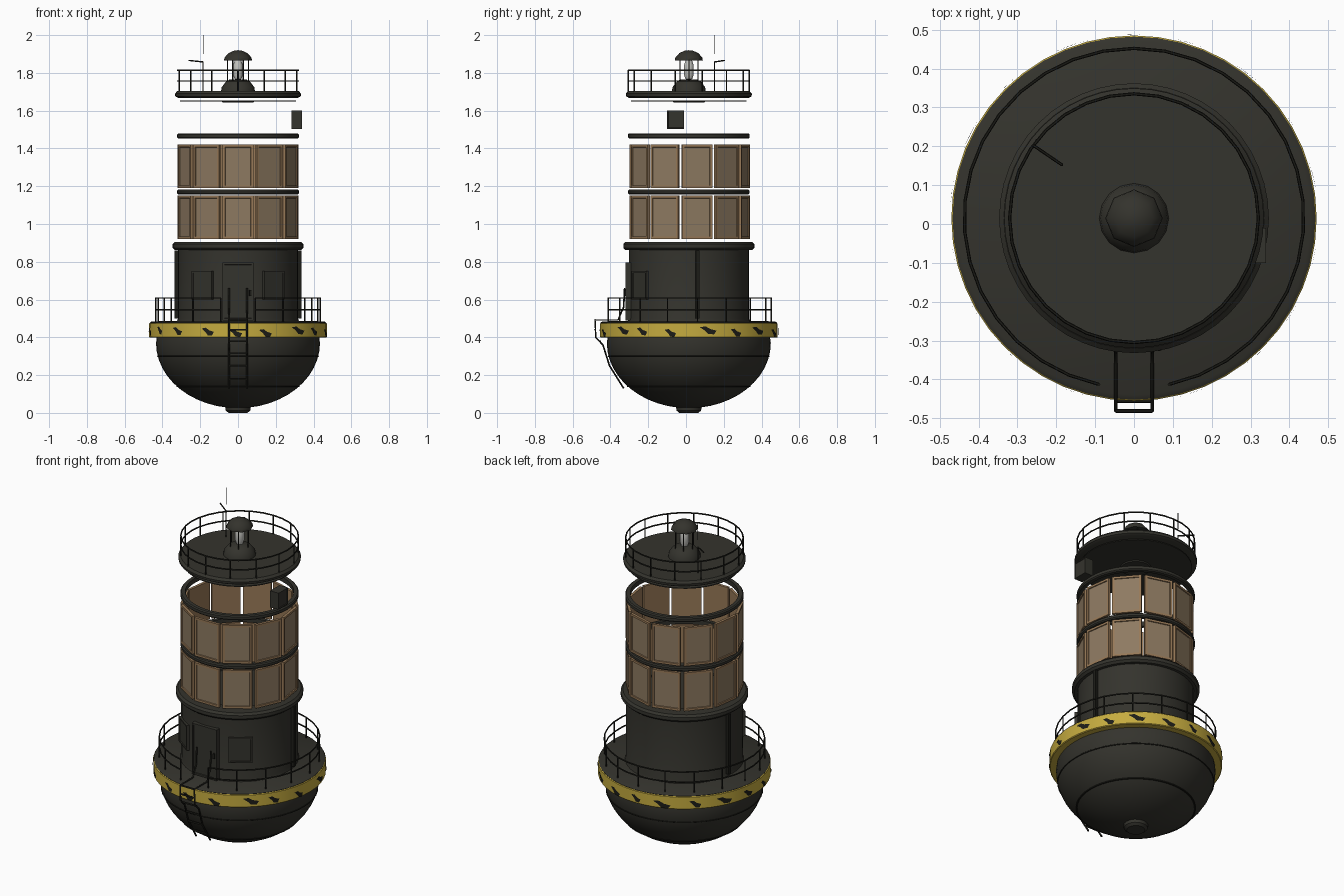
import bpy, bmesh, random
from math import sin, cos, pi, radians, sqrt
from mathutils import Matrix, Vector

cube = bpy.data.objects.get("Cube")
if cube:
    bpy.data.objects.remove(cube)
random.seed(4)
CY = 0.015  # depth position of the tower axis


def material(name, rgb, rough=0.6):
    m = bpy.data.materials.new(name)
    m.use_nodes = True
    m.diffuse_color = (*rgb, 1)
    node = m.node_tree.nodes["Principled BSDF"]
    node.inputs["Base Color"].default_value = (*rgb, 1)
    node.inputs["Roughness"].default_value = rough
    return m


CHARCOAL = material("charcoal", (0.034, 0.033, 0.026))
BLACK = material("black iron", (0.012, 0.012, 0.009))
YELLOW = material("warning yellow", (0.56, 0.41, 0.05))
TAN = material("tan frame", (0.31, 0.19, 0.095))
GLASS = material("dusty glass", (0.27, 0.195, 0.12))
LAMP = material("lamp grey", (0.55, 0.55, 0.52))


def polar(a, r, z):
    """Point at angle a in degrees, counted from the front towards +x."""
    return Vector((r * sin(radians(a)), CY - r * cos(radians(a)), z))


def finish(name, bm, mats, angle=35):
    bmesh.ops.recalc_face_normals(bm, faces=bm.faces)
    mesh = bpy.data.meshes.new(name)
    bm.to_mesh(mesh)
    bm.free()
    for m in mats:
        mesh.materials.append(m)
    ob = bpy.data.objects.new(name, mesh)
    bpy.context.collection.objects.link(ob)
    bpy.ops.object.select_all(action='DESELECT')
    ob.select_set(True)
    bpy.context.view_layer.objects.active = ob
    bpy.ops.object.shade_smooth_by_angle(angle=radians(angle))
    return ob


def lathe(name, profile, mat, n=48, closed=False):
    bm = bmesh.new()
    rings = [[bm.verts.new(polar(360 * i / n, r, z)) for i in range(n)] for r, z in profile]
    pairs = list(zip(rings, rings[1:]))
    if closed:
        pairs.append((rings[-1], rings[0]))
    for lo, hi in pairs:
        for i in range(n):
            j = (i + 1) % n
            bm.faces.new((lo[i], lo[j], hi[j], hi[i]))
    bmesh.ops.remove_doubles(bm, verts=bm.verts, dist=1e-5)
    return finish(name, bm, [mat])


def hoop(name, r_in, r_out, z0, z1, mat, bevel=0.006):
    b = bevel
    return lathe(name, [(r_in, z0), (r_out - b, z0), (r_out, z0 + b), (r_out, z1 - b),
                        (r_out - b, z1), (r_in, z1)], mat, closed=True)


def plate(name, a, r, z0, z1, w, d, mats, border=0.0, sink=0.0):
    """Box facing outward, with an optional sunken field on its outer face."""
    bm = bmesh.new()
    bmesh.ops.create_cube(bm, size=1)
    bmesh.ops.scale(bm, verts=bm.verts, vec=(w, d, z1 - z0))
    if border:
        face = min(bm.faces, key=lambda f: f.calc_center_median().y)
        bmesh.ops.inset_region(bm, faces=[face], thickness=border)
        bmesh.ops.inset_region(bm, faces=[face], thickness=0.002, depth=-sink)
        face.material_index = len(mats) - 1
    place = Matrix.Translation(polar(a, r, (z0 + z1) / 2)) @ Matrix.Rotation(radians(a), 4, 'Z')
    bmesh.ops.transform(bm, matrix=place, verts=bm.verts)
    return finish(name, bm, mats, 20)


def tubes(name, paths, radius, mat):
    """Join several round bars, each given as (points, cyclic), into one object."""
    cu = bpy.data.curves.new(name, 'CURVE')
    cu.dimensions = '3D'
    cu.bevel_depth, cu.bevel_resolution, cu.use_fill_caps = radius, 1, True
    for pts, cyclic in paths:
        sp = cu.splines.new('POLY')
        sp.points.add(len(pts) - 1)
        for p, co in zip(sp.points, pts):
            p.co = (*co, 1)
        sp.use_cyclic_u = cyclic
    tmp = bpy.data.objects.new(name + "_path", cu)
    bpy.context.collection.objects.link(tmp)
    dg = bpy.context.evaluated_depsgraph_get()
    mesh = bpy.data.meshes.new_from_object(tmp.evaluated_get(dg))
    bpy.data.objects.remove(tmp)
    bm = bmesh.new()
    bm.from_mesh(mesh)
    for f in bm.faces:
        f.material_index = 0
    return finish(name, bm, [mat], 60)


def railing(name, r, base, top, posts, gap=0):
    """Two round rails with posts; gap is the half angle left open at the front."""
    steps = 32
    span = 360 - 2 * gap
    paths = []
    for z in ((base + top) / 2 + 0.003, top):
        count = steps + 1 if gap else steps
        paths.append(([polar(gap + span * i / steps, r, z) for i in range(count)], not gap))
    for i in range(posts + (1 if gap else 0)):
        a = gap + span * i / posts
        paths.append(([polar(a, r, base), polar(a, r, top)], False))
    tubes(name, paths, 0.0042, BLACK)


# Round float hull with a drain plug and two plate seams
hull = [(0.434 * sin(t * pi / 24), 0.37 - 0.345 * cos(t * pi / 24)) for t in range(13)]
lathe("hull", hull + [(0.43, 0.40), (0, 0.40)], CHARCOAL)
lathe("drain_plug", [(0, 0.0), (0.05, 0.0), (0.065, 0.012), (0.07, 0.045), (0, 0.045)], CHARCOAL, 16)
for z in (0.14, 0.30):
    r = 0.434 * sqrt(1 - ((0.37 - z) / 0.345) ** 2)
    hoop("hull_seam", r - 0.01, r + 0.003, z - 0.003, z + 0.003, BLACK, 0.001)

# Deck and painted fender with worn patches
hoop("fender", 0.40, 0.47, 0.398, 0.476, YELLOW, 0.004)
lathe("deck", [(0, 0.47), (0.464, 0.47), (0.467, 0.478), (0.455, 0.485), (0, 0.487)], CHARCOAL)
patch = [(-0.05, 0.018), (-0.015, 0.022), (0.012, 0.008), (0.05, 0.0),
         (0.035, -0.02), (0.0, -0.018), (-0.02, 0.0)]
bm = bmesh.new()
for k in range(18):
    a, dz, s = 20 * k + random.uniform(-3, 3), random.uniform(-0.015, 0.004), random.uniform(0.5, 1)
    bm.faces.new([bm.verts.new(polar(a + x * s * 122, 0.4735, 0.435 + dz + z)) for x, z in patch])
finish("worn_patches", bm, [BLACK])
railing("deck_railing", 0.437, 0.48, 0.608, 16, gap=12)

# Lower tower with collar, door, shutters and side pipes
lathe("lower_tower", [(0, 0.48), (0.325, 0.48), (0.318, 0.50), (0.318, 0.87), (0, 0.87)], CHARCOAL)
hoop("tower_collar", 0.25, 0.347, 0.862, 0.905, CHARCOAL, 0.012)
lathe("tower_ceiling", [(0, 0.895), (0.30, 0.895)], CHARCOAL)
plate("door", 0, 0.318, 0.49, 0.795, 0.165, 0.036, [CHARCOAL], 0.014, 0.006)
plate("door_handle", 11, 0.338, 0.62, 0.65, 0.01, 0.02, [BLACK])
for side in (-1, 1):
    plate("shutter", side * 36, 0.317, 0.60, 0.75, 0.13, 0.022, [CHARCOAL], 0.012, 0.005)
    plate("side_pipe", side * 98, 0.328, 0.50, 0.86, 0.02, 0.02, [BLACK])

# Two storeys of framed windows between open rings
for z0, z1 in ((0.92, 1.15), (1.19, 1.42)):
    for k in range(11):
        plate("window", k * 360 / 11, 0.305, z0, z1, 0.162, 0.016, [TAN, GLASS], 0.018, 0.005)
hoop("middle_ring", 0.295, 0.322, 1.157, 1.182, CHARCOAL)
hoop("upper_ring", 0.295, 0.322, 1.452, 1.48, CHARCOAL)
box = plate("junction_box", 90, 0.312, 1.503, 1.602, 0.09, 0.056, [CHARCOAL], 0.008, 0.004)
box.location.y = -0.07

# Roof platform with ceiling sheet and railing
lathe("roof", [(0, 1.668), (0.318, 1.668), (0.332, 1.676), (0.334, 1.69), (0.322, 1.703), (0, 1.703)], CHARCOAL)
lathe("ceiling_sheet", [(0, 1.648), (0.306, 1.648), (0.306, 1.653), (0, 1.653)], CHARCOAL)
lathe("ceiling_hatch", [(0, 1.642), (0.08, 1.642), (0.085, 1.648), (0, 1.648)], CHARCOAL, 24)
railing("roof_railing", 0.32, 1.695, 1.813, 14)

# Beacon lamp: domed foot, bulb in a cage, octagonal cap
lathe("beacon_foot", [(0.09, 1.70), (0.086, 1.725), (0.065, 1.752), (0.045, 1.765), (0, 1.767)], CHARCOAL, 16)
lathe("beacon_bulb", [(0, 1.767), (0.018, 1.767), (0.026, 1.79), (0.026, 1.84), (0.016, 1.868), (0, 1.87)], LAMP, 12)
tubes("beacon_cage", [([polar(a, 0.055, 1.755), polar(a, 0.055, 1.872)], False)
                      for a in range(30, 390, 60)], 0.003, BLACK)
lathe("beacon_cap", [(0, 1.866), (0.074, 1.866), (0.072, 1.88), (0.05, 1.905), (0.02, 1.918), (0, 1.92)], CHARCOAL, 8)

# Mast, side arm and whip antenna
mx, my = -0.185, 0.152
tubes("mast", [([(mx, my, 1.70), (mx, my, 1.86)], False)], 0.003, BLACK)
tubes("antenna_arm", [([(mx, my, 1.858), (-0.26, 0.203, 1.866)], False)], 0.004, BLACK)
tubes("whip_antenna", [([(mx, my, 1.90), (mx, my, 2.0)], False)], 0.0015, BLACK)

# Boarding ladder following the hull and folding over the fender
side_path = [(-0.33, 0.13), (-0.405, 0.25), (-0.44, 0.36), (-0.478, 0.40),
             (-0.481, 0.492), (-0.36, 0.492), (-0.33, 0.56), (-0.325, 0.66)]
bars = [([(x, y, z) for y, z in side_path], False) for x in (-0.047, 0.047)]
rungs = [(-0.36, 0.178), (-0.405, 0.25), (-0.425, 0.315), (-0.455, 0.38), (-0.481, 0.44), (-0.481, 0.492)]
bars += [([(-0.047, y, z), (0.047, y, z)], False) for y, z in rungs]
tubes("ladder", bars, 0.005, BLACK)
